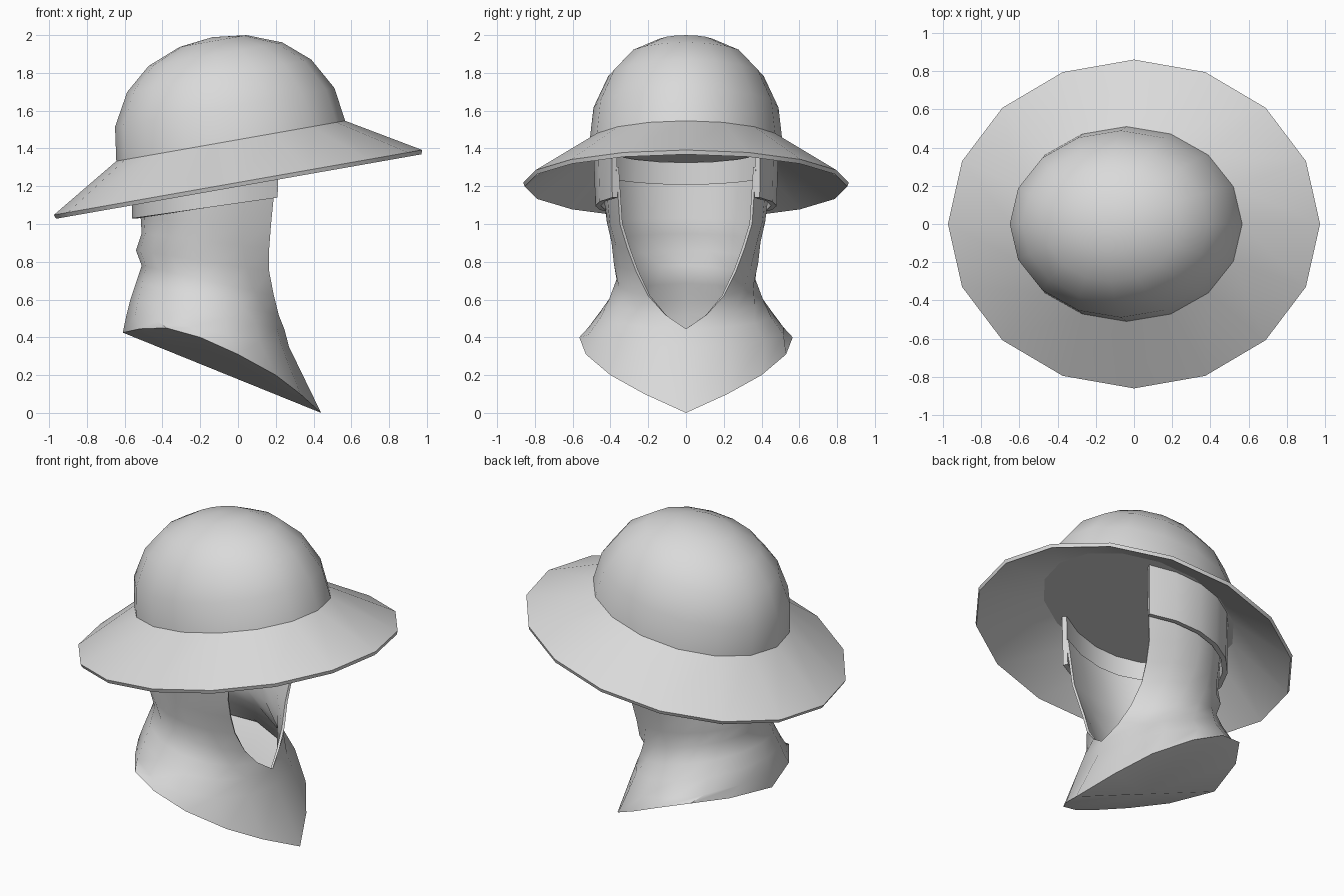
import bpy, bmesh, math
from mathutils import Matrix

if "Cube" in bpy.data.objects:
    bpy.data.objects.remove(bpy.data.objects["Cube"])

steel = bpy.data.materials.new("plain_grey")
steel.diffuse_color = (0.7, 0.7, 0.7, 1)
steel.use_nodes = True
steel.node_tree.nodes["Principled BSDF"].inputs["Base Color"].default_value = steel.diffuse_color


def finish(bm, name, angle, thickness=0):
    """Turn a bmesh into a smooth-shaded object, optionally thickened inwards."""
    bmesh.ops.remove_doubles(bm, verts=bm.verts, dist=0.0005)
    me = bpy.data.meshes.new(name)
    bm.to_mesh(me)
    bm.free()
    me.materials.append(steel)
    ob = bpy.data.objects.new(name, me)
    bpy.context.collection.objects.link(ob)
    bpy.ops.object.select_all(action='DESELECT')
    ob.select_set(True)
    bpy.context.view_layer.objects.active = ob
    if thickness:
        mod = ob.modifiers.new("thickness", 'SOLIDIFY')
        mod.thickness = thickness
        mod.offset = -1
        bpy.ops.object.modifier_apply(modifier=mod.name)
    bpy.ops.object.shade_smooth_by_angle(angle=math.radians(angle))
    return ob


def half_ring(xf, yf, zf, xs, ys, xb, zb, n=7):
    """Half oval from a front edge point, past the widest point, to the back."""
    a0 = math.asin(yf / ys)
    front, back = (xf - xs) / math.cos(a0), xs - xb
    pts = []
    for i in range(n + 1):
        a = a0 + (math.pi - a0) * i / n
        x = xs + (front if math.cos(a) > 0 else back) * math.cos(a)
        pts.append((x, ys * math.sin(a), zb + (zf - zb) * (x - xb) / (xf - xb)))
    return pts


def wrap(bm, rows):
    """Mirror half rings across y and skin them from bottom to top."""
    rings = []
    for half in rows:
        full = half + [(x, -y, z) for x, y, z in reversed(half[:-1])]
        rings.append([bm.verts.new(p) for p in full])
    for a, b in zip(rings, rings[1:]):
        for j in range(len(a) - 1):
            bm.faces.new((a[j], a[j + 1], b[j + 1], b[j]))
    return rings


# Helmet: flat inner cap, wide brim and oval dome, as (radius, height, y ratio)
profile = [(0.605, 0.203, 0.83), (0.982, -0.022, 0.87), (0.99, 0, 0.87),
           (0.615, 0.223, 0.83), (0.59, 0.403, 0.83), (0.495, 0.573, 0.83),
           (0.36, 0.689, 0.84), (0.18, 0.76, 0.85)]
SEG = 16
bm = bmesh.new()
rings = [[bm.verts.new((r * math.cos(math.tau * k / SEG),
                        r * q * math.sin(math.tau * k / SEG), h))
          for k in range(SEG)] for r, h, q in profile]
for a, b in zip(rings, rings[1:]):
    for k in range(SEG):
        m = (k + 1) % SEG
        bm.faces.new((a[k], a[m], b[m], b[k]))
bm.faces.new(rings[0][::-1])
apex = bm.verts.new((0, 0, 0.781))
for k in range(SEG):
    bm.faces.new((rings[-1][k], rings[-1][(k + 1) % SEG], apex))
bm.transform(Matrix.Translation((0, 0, 1.22)) @ Matrix.Rotation(math.radians(-10), 4, 'Y'))
finish(bm, "brimmed_helmet", 29)

# Hood: pointed collar rim, then rings up the neck with an open face
rim = [(0.44, 0, 0.0), (0.33, 0.22, 0.1), (0.2, 0.4, 0.2), (0, 0.53, 0.31),
       (-0.2, 0.565, 0.4), (-0.38, 0.5, 0.45), (-0.52, 0.3, 0.445), (-0.61, 0, 0.425)]
hood_rows = [(0.27, 0, 0.35, -0.15, 0.53, -0.59, 0.52),
             (0.245, 0, 0.445, -0.15, 0.465, -0.57, 0.6),
             (0.215, 0.11, 0.52, -0.15, 0.41, -0.54, 0.69),
             (0.19, 0.2, 0.62, -0.15, 0.37, -0.51, 0.78),
             (0.165, 0.265, 0.75, -0.15, 0.385, -0.54, 0.86),
             (0.165, 0.31, 0.87, -0.15, 0.395, -0.51, 0.95),
             (0.175, 0.35, 1.0, -0.13, 0.42, -0.515, 1.03),
             (0.205, 0.37, 1.3, -0.1, 0.45, -0.525, 1.21)]
bm = bmesh.new()
base = wrap(bm, [rim] + [half_ring(*r) for r in hood_rows])[0]
keel = bm.verts.new((-0.085, 0, 0.2125))
for j in range(len(base) - 1):
    bm.faces.new((keel, base[j + 1], base[j]))
finish(bm, "hood", 40, 0.015)

# Liner band between hood and helmet, open at the face
bm = bmesh.new()
wrap(bm, [half_ring(0.21, 0.39, 1.14, -0.1, 0.48, -0.56, 1.03),
          half_ring(0.215, 0.395, 1.47, -0.1, 0.49, -0.56, 1.325)])
finish(bm, "liner_band", 35, 0.03)
